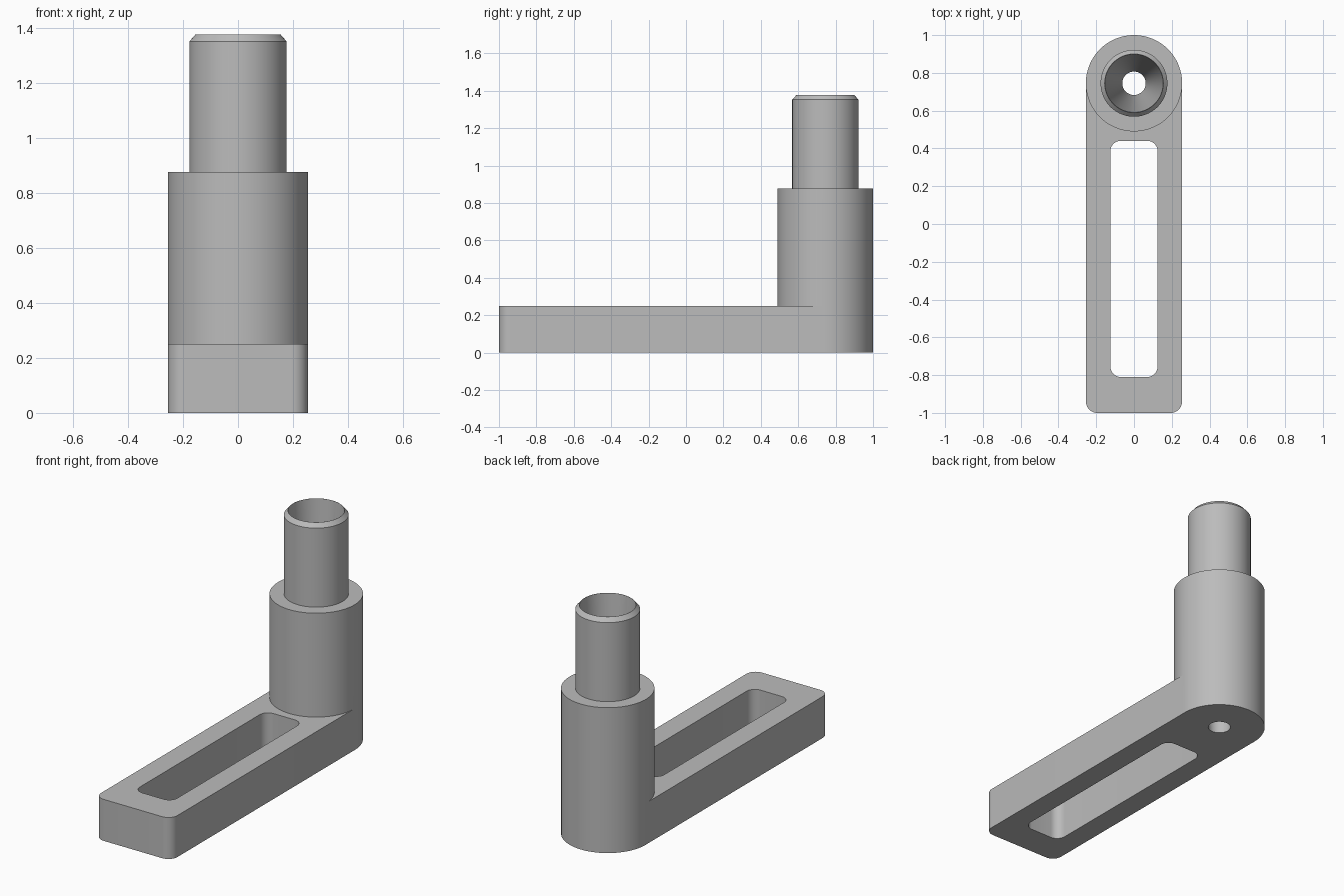
import bpy
import bmesh
from math import pi, sin, cos, radians

cube = bpy.data.objects.get("Cube")
if cube:
    bpy.data.objects.remove(cube, do_unlink=True)

POST_Y = 0.745
SEGMENTS = 96

grey = bpy.data.materials.new("plain grey")
grey.use_nodes = True
colour = (0.5, 0.5, 0.5, 1)
grey.diffuse_color = colour
grey.node_tree.nodes["Principled BSDF"].inputs["Base Color"].default_value = colour


def finish(bm, name):
    bmesh.ops.recalc_face_normals(bm, faces=bm.faces)
    mesh = bpy.data.meshes.new(name)
    bm.to_mesh(mesh)
    bm.free()
    mesh.materials.append(grey)
    obj = bpy.data.objects.new(name, mesh)
    bpy.context.collection.objects.link(obj)
    return obj


def stacked_rings(name, profile):
    """Solid of revolution about the post axis, from (radius, z) pairs."""
    bm = bmesh.new()
    rings = []
    for r, z in profile:
        angles = [2 * pi * i / SEGMENTS for i in range(SEGMENTS)]
        rings.append([bm.verts.new((r * cos(a), POST_Y + r * sin(a), z)) for a in angles])
    for low, high in zip(rings, rings[1:]):
        for i in range(SEGMENTS):
            j = (i + 1) % SEGMENTS
            bm.faces.new((low[i], low[j], high[j], high[i]))
    bm.faces.new(rings[0])
    bm.faces.new(rings[-1])
    return finish(bm, name)


def rounded_bar(name, half_width, y0, y1, z0, z1, front_radius, back_radius):
    """Upright prism over a rectangle with rounded corners."""
    corners = [(1, y1, -1, back_radius), (-1, y1, -1, back_radius),
               (-1, y0, 1, front_radius), (1, y0, 1, front_radius)]
    bm = bmesh.new()
    outline = []
    for k, (side, y, inward, r) in enumerate(corners):
        steps = 10 if r else 0
        for i in range(steps + 1):
            a = pi / 2 * (k + i / max(steps, 1))
            outline.append(bm.verts.new((side * (half_width - r) + r * cos(a),
                                         y + inward * r + r * sin(a), z0)))
    face = bm.faces.new(outline)
    top = bmesh.ops.extrude_face_region(bm, geom=[face])["geom"]
    moved = [v for v in top if isinstance(v, bmesh.types.BMVert)]
    bmesh.ops.translate(bm, vec=(0, 0, z1 - z0), verts=moved)
    return finish(bm, name)


def combine(target, other, operation):
    other.hide_render = True
    mod = target.modifiers.new(operation.lower(), "BOOLEAN")
    mod.object = other
    mod.operation = operation
    mod.solver = "EXACT"
    bpy.context.view_layer.objects.active = target
    bpy.ops.object.modifier_apply(modifier=mod.name)
    bpy.data.objects.remove(other, do_unlink=True)


# Stepped post with a chamfered rim
bracket = stacked_rings("slotted_arm_with_post", [
    (0.255, 0), (0.255, 0.876), (0.177, 0.876), (0.177, 1.352), (0.155, 1.377)])

# Flat arm, running into the post
arm = rounded_bar("arm", 0.2545, -1, POST_Y, 0, 0.25, 0.06, 0)
combine(bracket, arm, "UNION")

# Long slot through the arm
slot = rounded_bar("slot_cutter", 0.125, -0.81, 0.44, -0.1, 0.4, 0.055, 0.055)
combine(bracket, slot, "DIFFERENCE")

# Tapered bore through the post
bore = stacked_rings("bore_cutter", [(0.062, -0.1), (0.062, 0), (0.154, 1.377), (0.154, 1.5)])
combine(bracket, bore, "DIFFERENCE")

# Smooth the round walls, keep the rims crisp
bpy.ops.object.select_all(action="DESELECT")
bracket.select_set(True)
bpy.context.view_layer.objects.active = bracket
bpy.ops.object.shade_smooth_by_angle(angle=radians(25))
